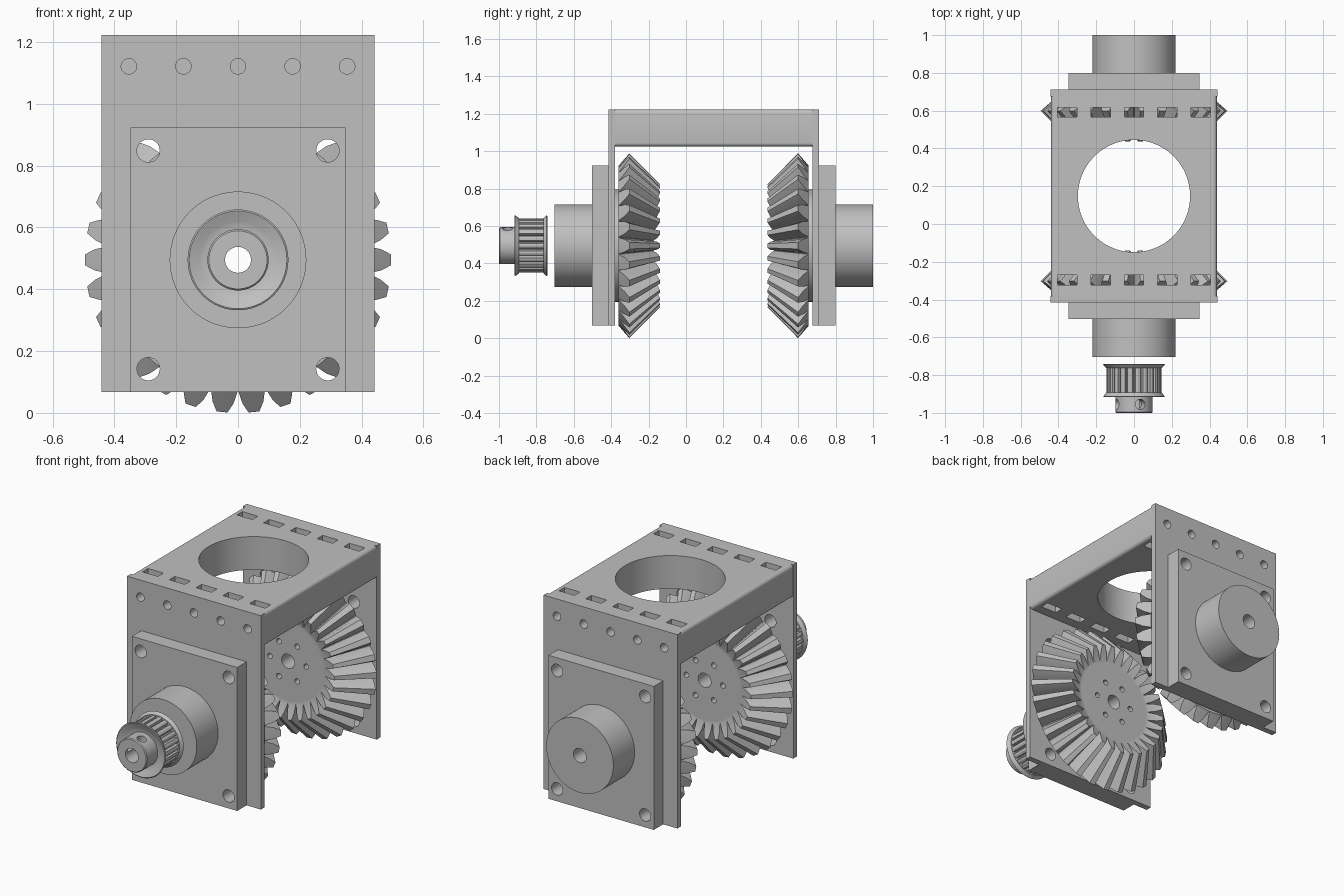
import bpy, bmesh
from math import cos, sin, pi, radians
from mathutils import Vector, Matrix

old = bpy.data.objects.get("Cube")
if old:
    bpy.data.objects.remove(old, do_unlink=True)

AXIS_Z = 0.495      # height of the shaft axis
MID_Y = 0.148       # middle of the frame, front to back
BOTTOM, TOP = 0.068, 1.223
BORE = 0.042

grey = bpy.data.materials.new("machined_grey")
grey.use_nodes = True
colour = (0.53, 0.53, 0.53, 1)
grey.diffuse_color = colour
grey.node_tree.nodes["Principled BSDF"].inputs["Base Color"].default_value = colour


def finish(bm, name):
    bmesh.ops.recalc_face_normals(bm, faces=bm.faces[:])
    mesh = bpy.data.meshes.new(name)
    bm.to_mesh(mesh)
    bm.free()
    mesh.materials.append(grey)
    obj = bpy.data.objects.new(name, mesh)
    bpy.context.collection.objects.link(obj)
    return obj


def box(name, x, y, z, fillet=0):
    """Box from (low, high) ranges; fillet rounds the edges along y."""
    bm = bmesh.new()
    bmesh.ops.create_cube(bm, size=1)
    for v in bm.verts:
        v.co = [lo + (c + 0.5) * (hi - lo) for c, (lo, hi) in zip(v.co, (x, y, z))]
    if fillet:
        edges = [e for e in bm.edges
                 if abs(e.verts[0].co.y - e.verts[1].co.y) > 0.01]
        bmesh.ops.bevel(bm, geom=edges, offset=fillet, segments=5,
                        profile=0.5, affect='EDGES')
    return finish(bm, name)


def loft(name, rings):
    """Skin rings of (angle, radius, y) around the shaft axis and cap the ends."""
    bm = bmesh.new()
    loops = [[bm.verts.new((r * cos(a), y, AXIS_Z + r * sin(a))) for a, r, y in ring]
             for ring in rings]
    n = len(loops[0])
    for one, two in zip(loops, loops[1:]):
        for i in range(n):
            j = (i + 1) % n
            bm.faces.new((one[i], one[j], two[j], two[i]))
    bm.faces.new(loops[0])
    bm.faces.new(loops[-1])
    bmesh.ops.remove_doubles(bm, verts=bm.verts[:], dist=1e-5)
    return finish(bm, name)


def lathe(name, profile, n=64):
    return loft(name, [[(2 * pi * i / n, r, y) for i in range(n)] for r, y in profile])


def rod(centre, direction, radius, length, segments=32):
    """Round cutter."""
    bm = bmesh.new()
    turn = Vector(direction).to_track_quat('Z', 'Y').to_matrix().to_4x4()
    bmesh.ops.create_cone(bm, cap_ends=True, segments=segments, radius1=radius,
                          radius2=radius, depth=length,
                          matrix=Matrix.Translation(centre) @ turn)
    return finish(bm, "cutter")


def cut(obj, cutters):
    bpy.context.view_layer.objects.active = obj
    for c in cutters:
        mod = obj.modifiers.new("cut", 'BOOLEAN')
        mod.operation, mod.solver, mod.object = 'DIFFERENCE', 'EXACT', c
        bpy.ops.object.modifier_apply(modifier=mod.name)
        bpy.data.objects.remove(c, do_unlink=True)


def mirrored(obj, name):
    """Copy to the opposite end of the frame."""
    mesh = obj.data.copy()
    mesh.transform(Matrix.Translation((0, 2 * MID_Y, 0)) @ Matrix.Scale(-1, 4, (0, 1, 0)))
    mesh.flip_normals()
    copy = bpy.data.objects.new(name, mesh)
    bpy.context.collection.objects.link(copy)


def bore():
    return rod((0, 0, AXIS_Z), (0, 1, 0), BORE, 4)


def corner_holes():
    return [rod((sx * 0.29, -0.45, AXIS_Z + sz * 0.353), (0, 1, 0), 0.037, 0.3)
            for sx in (-1, 1) for sz in (-1, 1)]


screw_x = [i * 0.1765 for i in range(-2, 3)]


def screw_holes(y):
    return [rod((x, y, 1.121), (0, 1, 0), 0.025, 0.3) for x in screw_x]


# End wall of the frame
wall = box("front_wall", (-0.441, 0.441), (-0.415, -0.38), (BOTTOM, TOP))
cut(wall, corner_holes() + screw_holes(-0.4) + [bore()])

# Mounting flange and round boss
flange = box("front_flange", (-0.347, 0.347), (-0.503, -0.415), (BOTTOM, 0.923))
cut(flange, corner_holes() + [bore()])
boss = lathe("front_boss", [(0.221, -0.704), (0.221, -0.503)], 96)
cut(boss, [bore()])

# Bevel gear: each tooth rises from the root cone through a bulged flank to a flat tip
TEETH = 30
pitch = 2 * pi / TEETH
flank = ((-0.48, 0), (-0.35, 0.55), (-0.17, 1), (0.17, 1), (0.35, 0.55), (0.48, 0))


def gear_ring(root, tip):
    root, tip = Vector(root), Vector(tip)
    return [((t + off) * pitch, *root.lerp(tip, level))
            for t in range(TEETH) for off, level in flank]


heel, heel_tip = (0.428, -0.36), (0.495, -0.303)
toe, toe_tip = (0.25, -0.175), (0.33, -0.14)
hub, face = 0.3, (0.235, -0.175)
gear = loft("front_bevel_gear", [
    gear_ring((hub, -0.38), (hub, -0.38)), gear_ring((hub, -0.36), (hub, -0.36)),
    gear_ring(heel, heel), gear_ring(heel, heel_tip),
    gear_ring(toe, toe_tip), gear_ring(toe, toe), gear_ring(face, face)])
bolt_ring = [rod((0.12 * cos(k * pi / 3), -0.2, AXIS_Z + 0.12 * sin(k * pi / 3)),
                 (0, 1, 0), 0.016, 0.2) for k in range(6)]
cut(gear, bolt_ring + [bore()])

for part in (wall, flange, boss, gear):
    mirrored(part, part.name.replace("front", "back"))

# Top bridge with round opening, nut slots and screw holes
front_y, back_y = -0.38, 2 * MID_Y + 0.38
bridge = box("top_bridge", (-0.439, 0.439), (front_y, back_y), (1.025, TOP), fillet=0.02)
opening = rod((0, MID_Y, 1.1), (0, 0, 1), 0.297, 0.6, 96)
slots = [box("cutter", (x - 0.051, x + 0.051), (y - 0.026, y + 0.026), (0.9, 1.4))
         for x in screw_x for y in (-0.296, 2 * MID_Y + 0.296)]
cut(bridge, [opening] + slots + screw_holes(front_y) + screw_holes(back_y))

# Belt pulley: collar, dished flange, toothed barrel, rear flange
collar = lathe("pulley_collar", [(0.094, -1.0), (0.099, -0.995), (0.099, -0.89)])
grub_holes = [rod((0.1 * cos(a), -0.955, AXIS_Z + 0.1 * sin(a)), (cos(a), 0, sin(a)), 0.027, 0.12)
              for a in (radians(70), radians(160))]
cut(collar, grub_holes + [bore()])
outer = lathe("pulley_front_flange", [(0.108, -0.897), (0.125, -0.903), (0.158, -0.917),
                                      (0.163, -0.914), (0.148, -0.893), (0.1, -0.893)])
rear = lathe("pulley_rear_flange", [(0.148, -0.762), (0.163, -0.745), (0.158, -0.74), (0.12, -0.747)])
GROOVES = 22
barrel_ring = [((g + off) * 2 * pi / GROOVES, r) for g in range(GROOVES)
               for off, r in ((-0.32, 0.143), (0, 0.146), (0.32, 0.143), (0.4, 0.12), (0.6, 0.12))]
barrel = loft("pulley_barrel", [[(a, r, y) for a, r in barrel_ring] for y in (-0.894, -0.755)])
for part in (outer, rear, barrel):
    cut(part, [bore()])

# Smooth round surfaces, keep machined edges crisp
bpy.ops.object.select_all(action='DESELECT')
for obj in bpy.context.scene.objects:
    if obj.type == 'MESH' and grey.name in obj.data.materials:
        obj.select_set(True)
        bpy.context.view_layer.objects.active = obj
bpy.ops.object.shade_smooth_by_angle(angle=radians(25))
